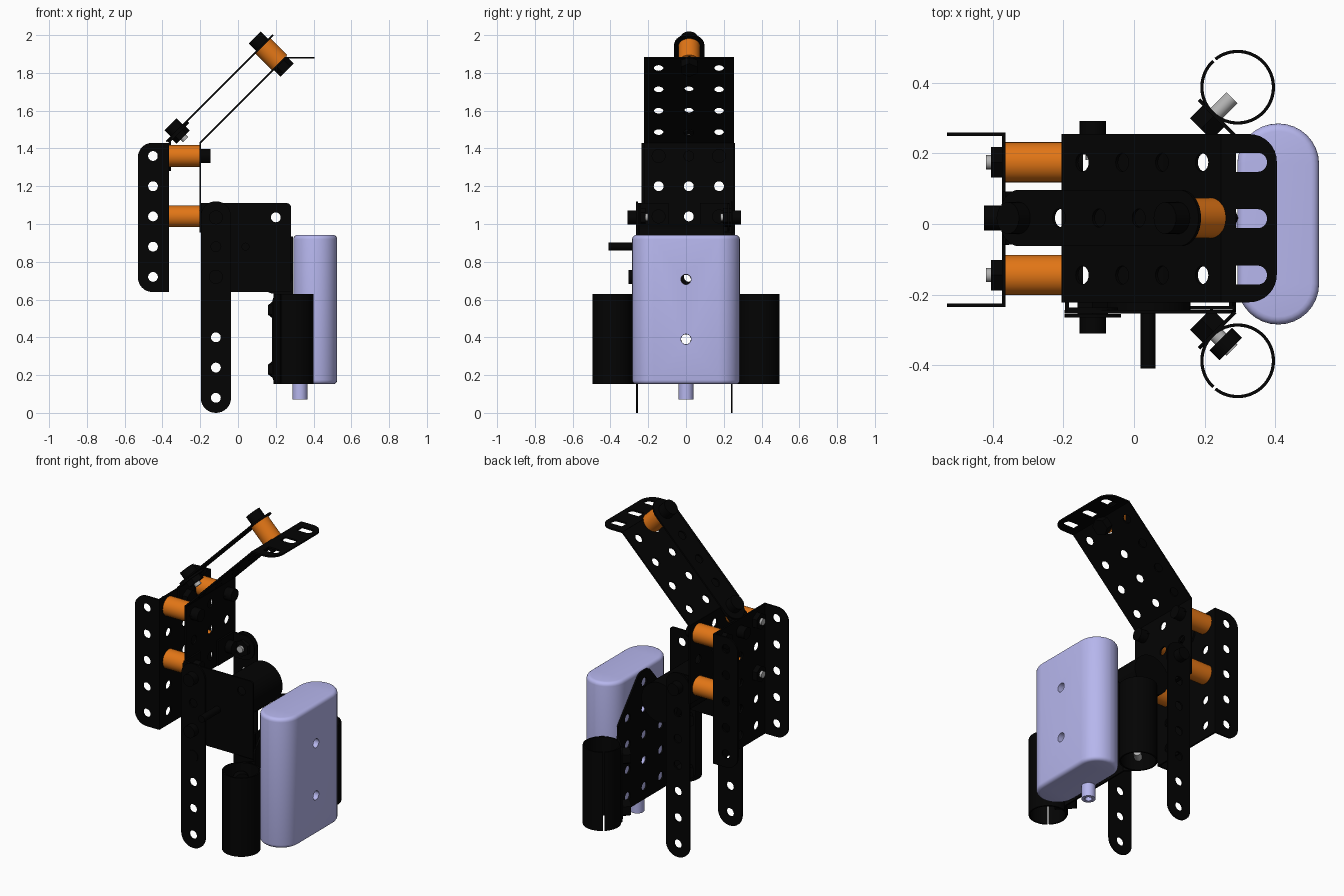
import bpy, bmesh, math
from mathutils import Vector, Matrix

if "Cube" in bpy.data.objects:
    bpy.data.objects.remove(bpy.data.objects["Cube"])

V = Vector
X, Y, Z = V((1, 0, 0)), V((0, 1, 0)), V((0, 0, 1))
UP45, DN45 = (X + Z).normalized(), (X - Z).normalized()
P = 0.16        # hole pitch
T = 0.01        # sheet thickness
HR = 0.026      # hole radius
COLS = [-0.145, 0.015, 0.175]
ROWS = [0.72 + P * i for i in range(5)]


def mat(name, rgb):
    m = bpy.data.materials.new(name)
    m.diffuse_color = (*rgb, 1)
    m.use_nodes = True
    m.node_tree.nodes["Principled BSDF"].inputs["Base Color"].default_value = m.diffuse_color
    return m


BLACK = mat("black", (0.001, 0.001, 0.001))
ORANGE = mat("orange", (0.76, 0.18, 0.008))
LILAC = mat("lilac", (0.47, 0.47, 0.85))
STEEL = mat("steel", (0.45, 0.45, 0.45))


def add(name, me, m):
    me.materials.clear()
    me.materials.append(m)
    me.shade_smooth()
    me.set_sharp_from_angle(angle=math.radians(35))
    ob = bpy.data.objects.new(name, me)
    bpy.context.collection.objects.link(ob)
    return ob


def baked(ob):
    bpy.context.view_layer.update()
    dg = bpy.context.evaluated_depsgraph_get()
    return bpy.data.meshes.new_from_object(ob.evaluated_get(dg))


def outline(corners):
    """Polygon corners (x, y, radius) to points with rounded corners."""
    pts, n = [], len(corners)
    for i, (x, y, r) in enumerate(corners):
        p = V((x, y))
        a = (V(corners[i - 1][:2]) - p).normalized()
        b = (V(corners[(i + 1) % n][:2]) - p).normalized()
        if r == 0:
            pts.append(p)
            continue
        h = a.angle(b) / 2
        c = p + (a + b).normalized() * r / math.sin(h)
        s, e = p + a * r / math.tan(h) - c, p + b * r / math.tan(h) - c
        pts += [c + s.normalized().slerp(e.normalized(), k / 8) * r for k in range(9)]
    return pts


def rect(x0, x1, y0, y1, r=(0, 0, 0, 0)):
    return outline([(x0, y0, r[0]), (x1, y0, r[1]), (x1, y1, r[2]), (x0, y1, r[3])])


def circle(x, y, r=HR, n=20):
    return [V((x + r * math.cos(k * math.tau / n), y + r * math.sin(k * math.tau / n))) for k in range(n)]


def sheet(name, loops, o, u, v, t=T, m=BLACK, bevel=0):
    """Flat sheet: first loop is the border, the others are holes."""
    cu = bpy.data.curves.new(name, 'CURVE')
    cu.dimensions, cu.fill_mode = '2D', 'BOTH'
    cu.extrude, cu.bevel_depth, cu.bevel_resolution = t / 2 - bevel, bevel, 3
    for lp in loops:
        s = cu.splines.new('POLY')
        s.points.add(len(lp) - 1)
        for q, p in zip(s.points, lp):
            q.co = (p.x, p.y, 0, 1)
        s.use_cyclic_u = True
    tmp = bpy.data.objects.new("tmp", cu)
    bpy.context.collection.objects.link(tmp)
    me = baked(tmp)
    bpy.data.objects.remove(tmp)
    M = Matrix((u, v, u.cross(v))).transposed().to_4x4()
    M.translation = V(o)
    me.transform(M)
    return add(name, me, m)


def cyl(name, p0, p1, r, m=BLACK, n=32):
    p0, p1 = V(p0), V(p1)
    d = p1 - p0
    M = Matrix.Translation((p0 + p1) / 2) @ d.to_track_quat('Z', 'Y').to_matrix().to_4x4()
    bm = bmesh.new()
    bmesh.ops.create_cone(bm, cap_ends=True, segments=n, radius1=r, radius2=r, depth=d.length, matrix=M)
    me = bpy.data.meshes.new(name)
    bm.to_mesh(me)
    bm.free()
    return add(name, me, m)


def bolt(name, p, d, front, back):
    """Head on the +d side reaching 'front', nut and thread on the other side."""
    p, d = V(p), V(d).normalized()
    cyl(name + "_head", p, p + d * front, 0.037, n=24)
    cyl(name + "_nut", p - d * back, p, 0.05, n=6)
    cyl(name + "_thread", p - d * (back + 0.015), p, 0.02, STEEL, 16)


# rear channel: web and two rounded flanges
sheet("rear_web", [rect(-0.235, 0.26, 0.64, 1.43)] + [circle(y, z) for y in COLS for z in ROWS],
      (-0.37, 0, 0), Y, Z)
for y in (-0.23, 0.255):
    sheet("rear_flange", [rect(-0.53, -0.367, 0.64, 1.43, (0.077, 0, 0, 0.077))] +
          [circle(-0.45, z) for z in ROWS], (0, y, 0), X, Z)

# orange spacers with their bolts
for y in (COLS[0], COLS[2]):
    for z in (ROWS[2], ROWS[4]):
        cyl("spacer", (-0.366, y, z), (-0.205, y, z), 0.057, ORANGE)
        bolt("spacer_bolt", (-0.2, y, z), X, 0.055, 0)
        cyl("spacer_nut", (-0.405, y, z), (-0.37, y, z), 0.05, n=6)
        cyl("spacer_thread", (-0.42, y, z), (-0.37, y, z), 0.02, STEEL, 16)

# bent front plate: upright, slope and slotted lip
y0, y1 = -0.222, 0.255
sheet("front_plate_upright", [rect(y0, y1, 0.955, 1.432)] +
      [circle(y, z) for y in COLS for z in ROWS[2:]], (-0.2, 0, 0), Y, Z)
sheet("front_plate_slope", [rect(y0, y1, 0, 0.637)] +
      [circle(y, 0.08 + P * i) for y in COLS for i in range(4)], (-0.2, 0, 1.43), Y, UP45)
sheet("front_plate_lip", [rect(0.247, 0.405, y0, y1, (0, 0.078, 0.078, 0))] +
      [rect(0.29, 0.377, y - 0.027, y + 0.027, (0, 0.026, 0.026, 0)) for y in COLS],
      (0, 0, 1.88), X, Y)

# diagonal brace with end bracket, spacer and bolts
B = V((-0.3225, 0.017, 1.4925))
E = B + UP45 * 4 * P
sheet("brace_strip", [rect(-0.08, 0.08, -0.08, 0.72, (0.079,) * 4)] +
      [circle(0, P * i) for i in range(5)], B, Y, UP45)
cyl("brace_spacer", E + DN45 * 0.005, E + DN45 * 0.128, 0.057, ORANGE)
cyl("brace_top_bolt", E - DN45 * 0.06, E, 0.045, n=24)
cyl("brace_bottom_nut", E + DN45 * 0.13, E + DN45 * 0.185, 0.05, n=6)
cyl("brace_low_bolt", B - DN45 * 0.05, B, 0.045, n=24)
cyl("brace_low_nut", B, B + DN45 * 0.045, 0.05, n=6)
cyl("brace_low_thread", B, B + DN45 * 0.065, 0.02, STEEL, 16)
sheet("brace_bracket_upright", [rect(-0.06, 0.09, 1.28, 1.445, (0.07, 0.07, 0, 0))], (-0.36, 0, 0), Y, Z)
sheet("brace_bracket_slope", [rect(-0.075, 0.075, -0.075, 0.075, (0, 0, 0.07, 0.07))],
      B + DN45 * 0.01, Y, UP45)
cyl("bracket_bolt", (-0.425, 0.017, 1.355), (-0.37, 0.017, 1.355), 0.035, n=24)
cyl("bracket_nut", (-0.355, 0.017, 1.355), (-0.32, 0.017, 1.355), 0.05, n=6)

# two leg strips with brackets to the upright
LZ = [0.08 + P * i for i in range(7)]
for y, s in ((-0.26, -1), (0.242, 1)):
    sheet("leg_strip", [rect(-0.197, -0.037, 0, 1.12, (0.079,) * 4)] +
          [circle(-0.117, z) for z in LZ], (0, y, 0), X, Z)
    bolt("leg_bolt", (-0.117, y, 1.035), (0, s, 0), 0.05, 0.045)
    yi = y - s * 0.018
    sheet("leg_bracket_side", [rect(-0.195, -0.045, 0.96, 1.11, (0, 0.07, 0.07, 0))], (0, yi, 0), X, Z)
    sheet("leg_bracket_back", [rect(min(yi, yi - s * 0.15), max(yi, yi - s * 0.15), 0.96, 1.11)],
          (-0.19, 0, 0), Y, Z)
bolt("panel_bolt", (-0.117, -0.26, 0.72), (0, -1, 0), 0.045, 0.045)
cyl("panel_low_bolt", (-0.117, -0.27, 0.56), (-0.117, -0.22, 0.56), 0.035, n=24)

# side panel carrying the motor
sheet("side_panel", [rect(-0.197, 0.28, 0.64, 1.11, (0, 0, 0.02, 0.02)), circle(0.2, 1.035)],
      (0, -0.249, 0), X, Z)
cyl("motor", (0.04, -0.244, 0.88), (0.04, 0.2, 0.88), 0.12, n=48)
cyl("motor_shaft", (0.04, -0.41, 0.88), (0.04, -0.24, 0.88), 0.021, n=24)
sheet("panel_bracket_side", [rect(0.125, 0.285, 0.63, 0.79, (0.07, 0, 0, 0.07))], (0, -0.238, 0), X, Z)
sheet("panel_bracket_front", [rect(-0.24, -0.09, 0.63, 0.79, (0, 0.07, 0.07, 0))], (0.274, 0, 0), Y, Z)

# pointed plate behind the pack, with angled wings
WZ = [0.23, 0.39, 0.545, 0.705]
sheet("pointed_plate", [outline([(-0.25, 0.152, 0), (0.25, 0.152, 0), (0.25, 0.69, 0.05),
                                 (0.045, 0.935, 0.06), (-0.045, 0.935, 0.06), (-0.25, 0.69, 0.05)])] +
      [circle(y, z) for y in (-P, 0, P) for z in WZ] + [circle(0, 0.865)], (0.285, 0, 0), Y, Z)
for s in (1, -1):
    u = V((-1, s, 0)).normalized()
    out = V((1, s, 0)).normalized()
    o = V((0.287, s * 0.25, 0))
    sheet("wing", [rect(0, 0.145, 0.152, 0.63, (0, 0.05, 0.05, 0))] +
          [circle(0.083, WZ[1])], o, u, Z)
    for z in (0.23, 0.545):
        p = o + u * 0.083 + Z * z
        cyl("wing_nut", p - out * 0.055, p, 0.05, n=6)
        cyl("wing_bolt", p, p + out * 0.07, 0.022, STEEL, 16)
        if s < 0:
            cyl("wing_bolt_head", p + out * 0.025, p + out * 0.065, 0.045, n=24)
    # slit tube
    g = math.atan2(s * 0.76, -0.65)
    arc = [g + 0.04 + (math.tau - 0.08) * k / 64 for k in range(65)]
    ring = [V((r * math.cos(a), r * math.sin(a))) for r, aa in ((0.106, arc), (0.097, arc[::-1])) for a in aa]
    sheet("slit_tube", [ring], (0.294, s * 0.388, 0.391), X, Y, 0.478)

# rounded pack with two cross holes and a hollow pin below
b = 0.022
pack = sheet("pack", [rect(0.293 + b, 0.525 - b, -0.285 + b, 0.285 - b, (0.0935,) * 4)],
             (0, 0, 0.547), X, Y, 0.79, LILAC, b)
bm = bmesh.new()
bm.from_mesh(pack.data)
bmesh.ops.remove_doubles(bm, verts=bm.verts, dist=0.0002)
bmesh.ops.recalc_face_normals(bm, faces=bm.faces)
bm.to_mesh(pack.data)
bm.free()
for z in (0.39, 0.707):
    cut = cyl("cutter", (0.2, 0, z), (0.6, 0, z), 0.027, LILAC, 24)
    cut.hide_render = True
    mod = pack.modifiers.new("hole", 'BOOLEAN')
    mod.operation, mod.object, mod.solver = 'DIFFERENCE', cut, 'EXACT'
me = baked(pack)
pack.modifiers.clear()
pack.data = me
me.shade_smooth()
me.set_sharp_from_angle(angle=math.radians(35))
for ob in [o for o in bpy.data.objects if o.name.startswith("cutter")]:
    bpy.data.objects.remove(ob)
sheet("pack_pin", [circle(0.328, 0, 0.039, 32), circle(0.328, 0, 0.02)], (0, 0, 0.115), X, Y, 0.09, LILAC)
